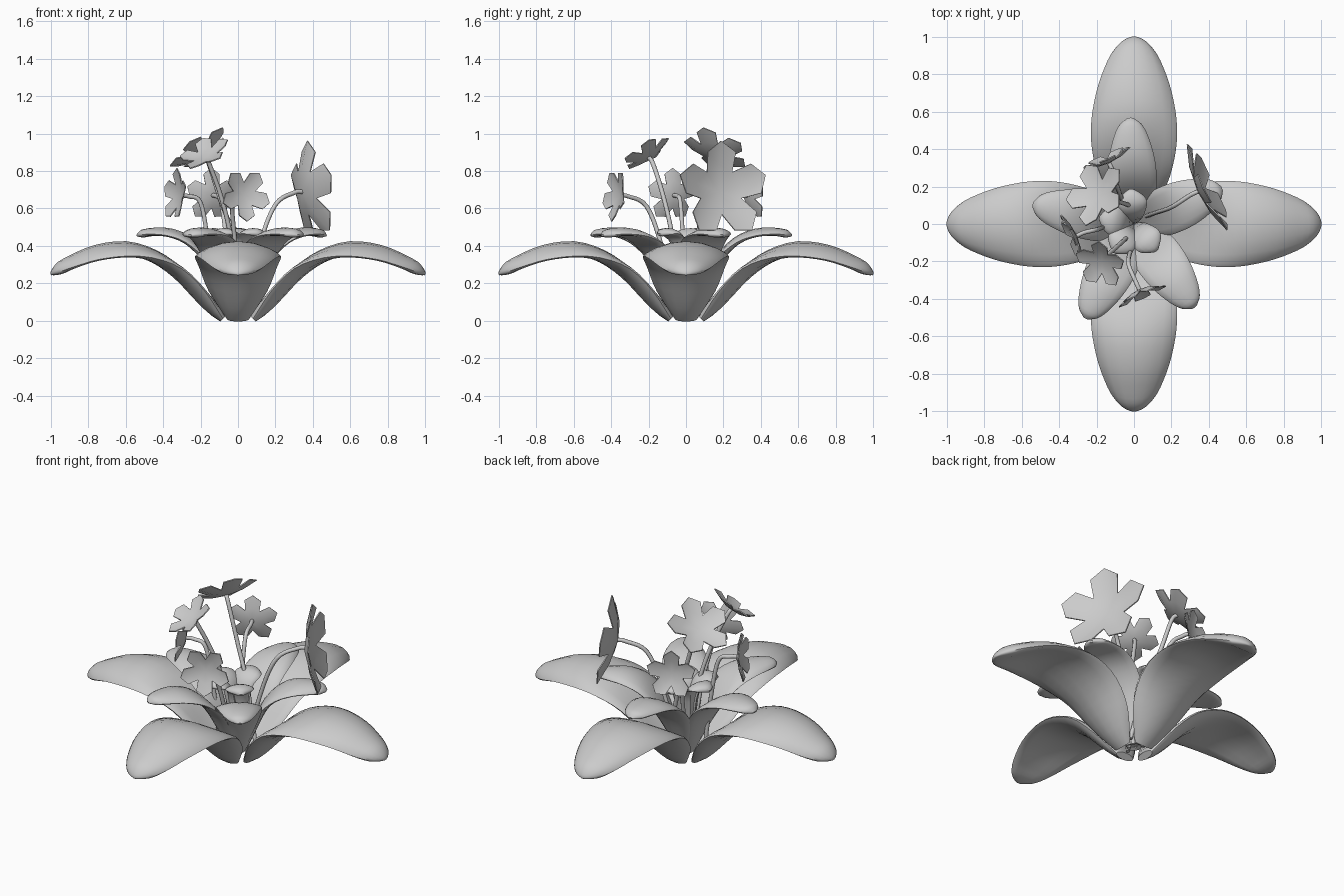
import bpy, bmesh, math
from mathutils import Vector, Matrix

cube = bpy.data.objects.get("Cube")
if cube:
    bpy.data.objects.remove(cube)

GREY = (0.6, 0.6, 0.6, 1)
mat = bpy.data.materials.new("plain grey")
mat.use_nodes = True
mat.diffuse_color = GREY
mat.node_tree.nodes["Principled BSDF"].inputs["Base Color"].default_value = GREY


def finish(bm, name, angle):
    """Turn a bmesh into a named, shaded object."""
    bmesh.ops.recalc_face_normals(bm, faces=bm.faces)
    mesh = bpy.data.meshes.new(name)
    bm.to_mesh(mesh)
    bm.free()
    mesh.materials.append(mat)
    obj = bpy.data.objects.new(name, mesh)
    bpy.context.collection.objects.link(obj)
    bpy.ops.object.select_all(action='DESELECT')
    obj.select_set(True)
    bpy.context.view_layer.objects.active = obj
    bpy.ops.object.shade_smooth_by_angle(angle=math.radians(angle))


def smooth_path(points, steps):
    """Catmull-Rom curve through the points."""
    pts = [Vector(p) for p in points]
    pts = [2 * pts[0] - pts[1]] + pts + [2 * pts[-1] - pts[-2]]
    out = []
    for a, b, c, d in zip(pts, pts[1:], pts[2:], pts[3:]):
        for i in range(steps):
            t = i / steps
            out.append(b + (c - a) * t / 2 + (2 * a - 5 * b + 4 * c - d) * t * t / 2
                       + (3 * b - 3 * c + d - a) * t ** 3 / 2)
    return out + [pts[-2]]


def leaf(name, stations, thick, heading):
    """Loft lens-shaped sections; a station is (radius, height, half width, edge droop)."""
    path = smooth_path(stations, 3)
    widest = max(s[2] for s in stations)
    sides = 16
    bm = bmesh.new()
    rings = []
    for i, p in enumerate(path):
        before, after = path[max(i - 1, 0)], path[min(i + 1, len(path) - 1)]
        tangent = Vector((after.x - before.x, 0, after.y - before.y)).normalized()
        normal = Vector((-tangent.z, 0, tangent.x))
        w = max(p.z, 0.004)
        full = min(1, w / (0.45 * widest))
        ring = []
        for k in range(sides):
            a = math.tau * k / sides
            u = math.cos(a)
            lift = thick * full * math.sin(a) - p.w * u * u
            ring.append(bm.verts.new(Vector((p.x, u * w, p.y)) + normal * lift))
        rings.append(ring)
    for r, s in zip(rings, rings[1:]):
        for k in range(sides):
            n = (k + 1) % sides
            bm.faces.new((r[k], r[n], s[n], s[k]))
    bm.faces.new(rings[0])
    bm.faces.new(rings[-1])
    bmesh.ops.transform(bm, matrix=Matrix.Rotation(math.radians(heading), 4, 'Z'), verts=bm.verts)
    finish(bm, name, 50)


def flower(name, centre, facing, radius, spin):
    """Five pointed petals forming a shallow cup."""
    bm = bmesh.new()
    hub = bm.verts.new((0, 0, 0))

    def point(r, deg, h):
        a = math.radians(deg)
        return bm.verts.new((r * math.cos(a), r * math.sin(a), h))

    valleys = [point(0.48, 72 * i - 36, 0.1) for i in range(5)]
    for i in range(5):
        a = 72 * i
        left, right = valleys[i], valleys[(i + 1) % 5]
        mid = point(0.55, a, 0.08)
        c1, c2 = point(0.85, a - 22, 0.25), point(0.85, a + 22, 0.25)
        tip = point(1.02, a, 0.25)
        for f in ((hub, left, mid), (hub, mid, right), (left, c1, tip, mid), (mid, tip, c2, right)):
            bm.faces.new(f)
    place = (Matrix.Translation(centre) @ Vector(facing).to_track_quat('Z', 'Y').to_matrix().to_4x4()
             @ Matrix.Rotation(math.radians(spin), 4, 'Z') @ Matrix.Scale(radius, 4))
    bmesh.ops.transform(bm, matrix=place, verts=bm.verts)
    # Give the petals a thin body
    bmesh.ops.recalc_face_normals(bm, faces=bm.faces)
    bmesh.ops.solidify(bm, geom=bm.faces[:], thickness=0.006)
    finish(bm, name, 40)


def stem(name, points, radius):
    """Round tube along a smooth path."""
    curve = bpy.data.curves.new(name, 'CURVE')
    curve.dimensions = '3D'
    curve.bevel_depth = radius
    curve.bevel_resolution = 2
    curve.use_fill_caps = True
    path = smooth_path(points, 5)
    spline = curve.splines.new('POLY')
    spline.points.add(len(path) - 1)
    for sp, p in zip(spline.points, path):
        sp.co = (*p, 1)
    curve.materials.append(mat)
    obj = bpy.data.objects.new(name, curve)
    bpy.context.collection.objects.link(obj)
    bpy.ops.object.select_all(action='DESELECT')
    obj.select_set(True)
    bpy.context.view_layer.objects.active = obj
    bpy.ops.object.convert(target='MESH')
    bpy.ops.object.shade_smooth_by_angle(angle=math.radians(50))


# Four broad outer leaves, cupped near the foot and domed towards the tip
OUTER = [(0.08, 0.01, 0.06, 0), (0.2, 0.13, 0.155, -0.035), (0.32, 0.255, 0.205, -0.03),
         (0.45, 0.345, 0.23, 0.01), (0.6, 0.39, 0.222, 0.045), (0.76, 0.37, 0.19, 0.045),
         (0.89, 0.315, 0.14, 0.03), (0.96, 0.275, 0.09, 0.015), (0.99, 0.255, 0.045, 0.005),
         (1.0, 0.245, 0.01, 0)]
for i, side in enumerate(("left", "back", "right", "front")):
    leaf("outer_leaf_" + side, OUTER, 0.035, 90 * i)

# Five upright middle leaves with outward tips
MIDDLE = [(0.03, 0.04, 0.03, 0), (0.1, 0.2, 0.09, -0.015), (0.17, 0.33, 0.125, -0.01),
          (0.26, 0.425, 0.13, 0.005), (0.36, 0.47, 0.118, 0.015), (0.46, 0.475, 0.09, 0.012),
          (0.52, 0.465, 0.058, 0.006), (0.55, 0.455, 0.015, 0)]
for i, (heading, length) in enumerate(((92, 1.03), (169, 1), (243, 1.03), (306, 1), (22, 0.92))):
    leaf(f"middle_leaf_{i + 1}", [(r * length, *rest) for r, *rest in MIDDLE], 0.022, heading)

# Small inner leaves
INNER = [(0.01, 0.05, 0.02, 0), (0.03, 0.25, 0.045, 0), (0.05, 0.41, 0.06, 0),
         (0.1, 0.47, 0.08, 0.01), (0.15, 0.475, 0.065, 0.01), (0.185, 0.46, 0.015, 0)]
for i, heading in enumerate((310, 95, 170, 235)):
    leaf(f"inner_leaf_{i + 1}", INNER, 0.018, heading)

# Flowers: centre, facing, radius, spin, stem foot, stem bend
FLOWERS = [
    ((0.345, 0.175, 0.69), (0.9, 0.42, 0.12), 0.26, 90, (0.03, 0.03), (0.2, 0.09, 0.62)),
    ((-0.185, 0.15, 0.885), (-0.52, 0.33, 0.78), 0.18, 20, (0.08, 0.065), (-0.085, 0.12, 0.62)),
    ((-0.17, -0.2, 0.875), (-0.35, -0.5, 0.8), 0.14, 50, (0.02, -0.02), (-0.09, -0.12, 0.66)),
    ((0.03, -0.355, 0.67), (0.4, -0.9, 0.1), 0.14, 54, (0, -0.05), (-0.03, -0.21, 0.61)),
    ((-0.31, -0.065, 0.67), (-0.9, -0.4, 0.1), 0.14, 90, (-0.12, 0), (-0.2, -0.03, 0.63)),
    ((-0.135, 0.33, 0.67), (-0.4, 0.9, 0.1), 0.14, 90, (-0.03, 0.04), (-0.09, 0.2, 0.63)),
]
for i, (centre, facing, radius, spin, foot, bend) in enumerate(FLOWERS):
    flower(f"flower_{i + 1}", centre, facing, radius, spin)
    knee = ((foot[0] + bend[0]) / 2, (foot[1] + bend[1]) / 2, bend[2] * 0.65)
    back = Vector(centre) - Vector(facing).normalized() * 0.05
    stem(f"stem_{i + 1}", [(*foot, 0.03), knee, bend, back, centre], 0.012)
